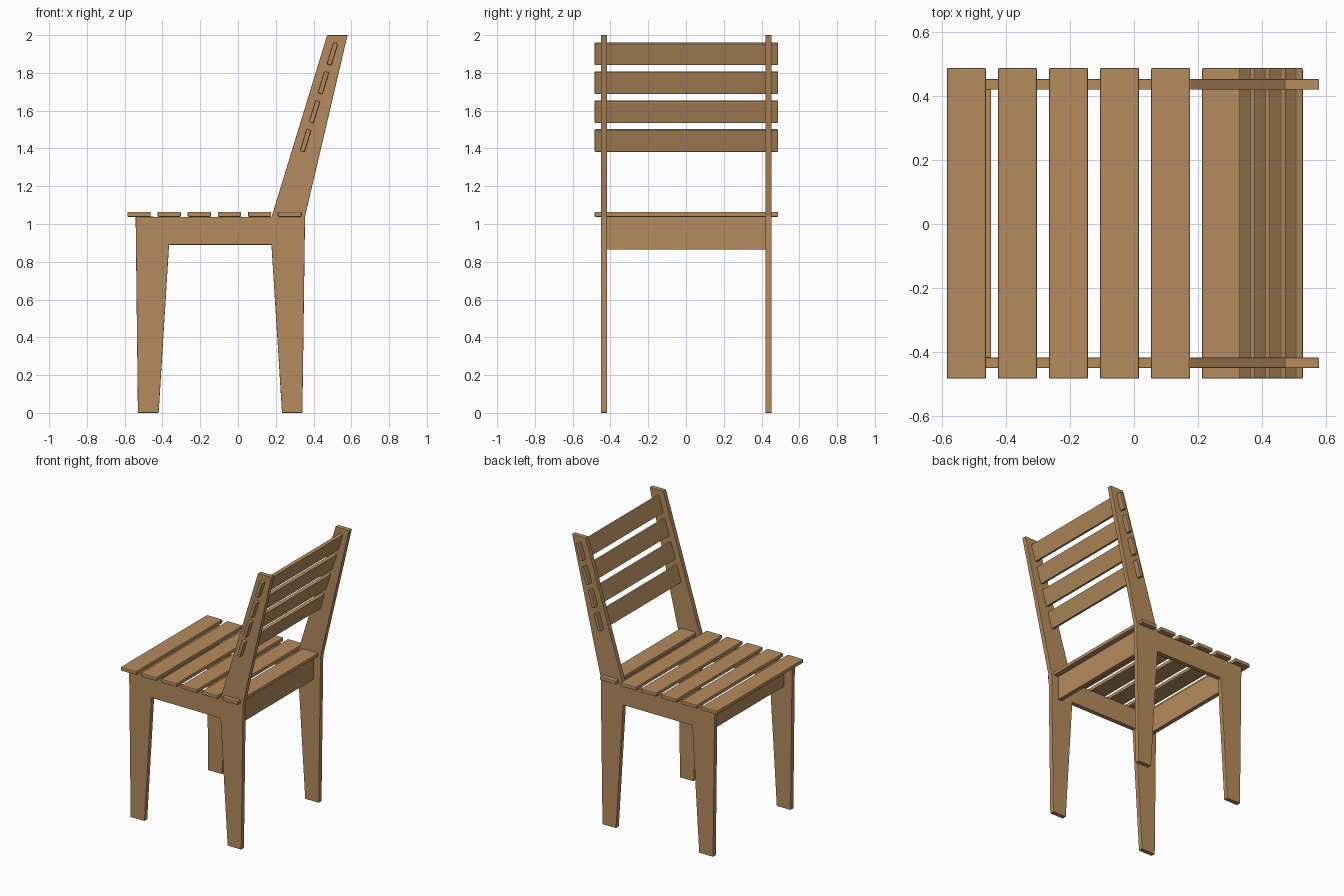
import bpy, bmesh, math
from mathutils import Matrix

if "Cube" in bpy.data.objects:
    bpy.data.objects.remove(bpy.data.objects["Cube"])

wood = bpy.data.materials.new("tan wood")
wood.diffuse_color = (0.46, 0.26, 0.11, 1)
wood.use_nodes = True
wood.node_tree.nodes["Principled BSDF"].inputs["Base Color"].default_value = wood.diffuse_color


def finish(name, bm, bevel):
    """Turn a bmesh into a wooden part with softened edges."""
    bmesh.ops.recalc_face_normals(bm, faces=bm.faces)
    me = bpy.data.meshes.new(name)
    bm.to_mesh(me)
    bm.free()
    me.materials.append(wood)
    ob = bpy.data.objects.new(name, me)
    bpy.context.collection.objects.link(ob)
    mod = ob.modifiers.new("soft edges", 'BEVEL')
    mod.width = bevel
    mod.segments = 2
    mod.limit_method = 'ANGLE'
    return ob


def board(name, center, size, tilt=0.0, bevel=0.005):
    bm = bmesh.new()
    m = (Matrix.Translation(center) @ Matrix.Rotation(tilt, 4, 'Y')
         @ Matrix.Diagonal((*size, 1)))
    bmesh.ops.create_cube(bm, size=1, matrix=m)
    return finish(name, bm, bevel)


# Side frames: front leg, rail, rear leg and back post cut from one sheet
PROFILE = [(-0.53, 0), (-0.42, 0), (-0.365, 0.89), (0.177, 0.89),
           (0.233, 0), (0.341, 0), (0.355, 1.04), (0.58, 2.0),
           (0.472, 2.0), (0.178, 1.038), (-0.542, 1.038)]


def side_frame(name, y0, y1):
    bm = bmesh.new()
    face = bm.faces.new([bm.verts.new((x, y0, z)) for x, z in PROFILE])
    ext = bmesh.ops.extrude_face_region(bm, geom=[face])
    verts = [g for g in ext["geom"] if isinstance(g, bmesh.types.BMVert)]
    bmesh.ops.translate(bm, vec=(0, y1 - y0, 0), verts=verts)
    return finish(name, bm, 0.003)


side_frame("near_side_frame", -0.451, -0.418)
side_frame("far_side_frame", 0.420, 0.453)

# Seat slats; the last one passes through the side frames
for i in range(6):
    board(f"seat_slat_{i + 1}", (-0.524 + i * 0.1596, 0.002, 1.051),
          (0.123, 0.972, 0.026))

# Back slats, tilted with the back posts and poking through them
for i in range(4):
    board(f"back_slat_{i + 1}", (0.358 + i * 0.0473, 0.002, 1.442 + i * 0.153),
          (0.025, 0.972, 0.121), tilt=math.radians(17))

# Aprons under the seat between the side frames
for name, x in (("front_apron", -0.463), ("rear_apron", 0.283)):
    board(name, (x, 0.001, 0.952), (0.032, 0.84, 0.174), bevel=0.003)
